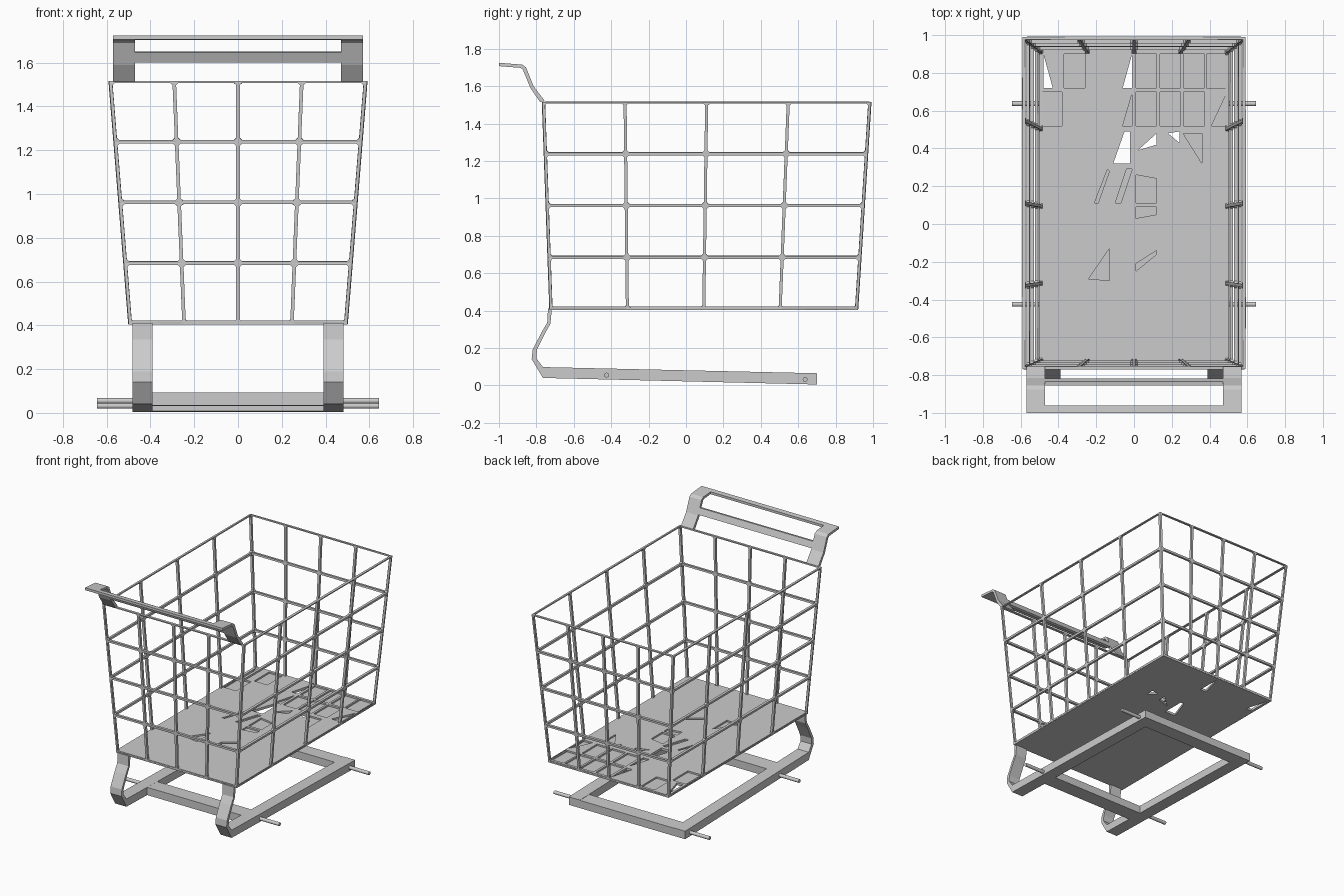
import bpy, bmesh
from mathutils import Vector

if "Cube" in bpy.data.objects:
    bpy.data.objects.remove(bpy.data.objects["Cube"])


def finish(name, bm):
    bmesh.ops.recalc_face_normals(bm, faces=bm.faces)
    mesh = bpy.data.meshes.new(name)
    bm.to_mesh(mesh)
    bm.free()
    ob = bpy.data.objects.new(name, mesh)
    bpy.context.collection.objects.link(ob)
    return ob


def prism(bm, pts, depth):
    """Closed outline of 3D points extruded along a vector."""
    f = bm.faces.new([bm.verts.new(p) for p in pts])
    r = bmesh.ops.extrude_face_region(bm, geom=[f])
    vs = [v for v in r["geom"] if isinstance(v, bmesh.types.BMVert)]
    bmesh.ops.translate(bm, verts=vs, vec=depth)


def side_profile(name, yz, x0, x1):
    bm = bmesh.new()
    prism(bm, [(x0, y, z) for y, z in yz], Vector((x1 - x0, 0, 0)))
    return finish(name, bm)


def wire_cell(bm, q, half=0.008, chamfer=0.01):
    """Frame inside the quad q with a chamfered opening."""
    w, h = (q[1] - q[0]).length, (q[3] - q[0]).length
    a, b = half / w, half / h
    c, d = a + chamfer / w, b + chamfer / h

    def at(u, v):
        return bm.verts.new(q[0].lerp(q[1], u).lerp(q[3].lerp(q[2], u), v))
    outer = [bm.verts.new(p) for p in q]
    o = [at(*uv) for uv in ((a, d), (c, b), (1 - c, b), (1 - a, d),
                            (1 - a, 1 - d), (1 - c, 1 - b), (c, 1 - b), (a, 1 - d))]
    for i in range(4):
        bm.faces.new((outer[i], o[2 * i + 1], o[2 * i]))
        bm.faces.new((outer[i], outer[(i + 1) % 4], o[(2 * i + 2) % 8], o[2 * i + 1]))


# basket walls: tapered ring of wire cells
COLS, ROWS = 4, 4
rings = []
for r in range(ROWS + 1):
    t = r / ROWS
    hx, y0, y1, z = 0.493 + 0.09 * t, -0.722 - 0.04 * t, 0.912 + 0.071 * t, 0.408 + 1.108 * t
    corners = [Vector(c) for c in ((-hx, y0, z), (hx, y0, z), (hx, y1, z), (-hx, y1, z))]
    rings.append([corners[s].lerp(corners[(s + 1) % 4], i / COLS)
                  for s in range(4) for i in range(COLS)])
n = len(rings[0])
bm = bmesh.new()
for a, b in zip(rings, rings[1:]):
    for i in range(n):
        j = (i + 1) % n
        wire_cell(bm, (a[i], a[j], b[j], b[i]))
bmesh.ops.remove_doubles(bm, verts=bm.verts, dist=0.0005)
basket = finish("basket_wires", bm)
mod = basket.modifiers.new("thickness", 'SOLIDIFY')
mod.thickness, mod.offset = 0.018, 0

# basket floor: thin plate with shallow pockets and a few open gaps
bm = bmesh.new()
prism(bm, [(-0.5, -0.73, 0.404), (0.5, -0.73, 0.404), (0.5, 0.92, 0.404), (-0.5, 0.92, 0.404)],
      Vector((0, 0, 0.018)))
floor = finish("basket_floor", bm)
pockets = [[(x, y), (x + 0.11, y), (x + 0.11, y + 0.18), (x, y + 0.18)]
           for x, y in ((0.01, 0.72), (0.137, 0.72), (0.263, 0.72), (0.385, 0.72), (0.01, 0.52),
                        (0.137, 0.52), (0.263, 0.52), (-0.49, 0.52), (-0.37, 0.72))]
pockets += [
    [(-0.06, 0.52), (-0.01, 0.52), (-0.01, 0.69)],
    [(0.41, 0.52), (0.49, 0.52), (0.49, 0.69)],
    [(0.26, 0.48), (0.36, 0.32), (0.36, 0.48)],
    [(0.01, 0.11), (0.12, 0.11), (0.12, 0.24), (0.01, 0.26)],
    [(-0.21, 0.11), (-0.19, 0.11), (-0.13, 0.28), (-0.14, 0.29)],
    [(-0.10, 0.11), (-0.07, 0.11), (-0.01, 0.29), (-0.04, 0.29)],
    [(0.01, 0.03), (0.12, 0.05), (0.12, 0.09), (0.01, 0.09)],
    [(-0.24, -0.29), (-0.13, -0.30), (-0.13, -0.13)],
    [(0.01, -0.25), (0.12, -0.16), (0.12, -0.14), (0.01, -0.21)],
]
gaps = [
    [(-0.06, 0.72), (-0.01, 0.72), (-0.01, 0.90)],
    [(-0.48, 0.72), (-0.43, 0.72), (-0.48, 0.90)],
    [(-0.11, 0.32), (-0.02, 0.32), (-0.02, 0.49), (-0.05, 0.49)],
    [(0.02, 0.39), (0.12, 0.42), (0.12, 0.48)],
    [(0.18, 0.48), (0.24, 0.43), (0.24, 0.49)],
]
bm = bmesh.new()
for polys, z in ((pockets, 0.41), (gaps, 0.38)):
    for poly in polys:
        prism(bm, [(x, y, z) for x, y in poly], Vector((0, 0, 0.45 - z)))
cutter = finish("floor_cutter", bm)
cutter.hide_render = True
cutter.hide_viewport = True
mod = floor.modifiers.new("pockets", 'BOOLEAN')
mod.operation, mod.object, mod.solver = 'DIFFERENCE', cutter, 'EXACT'

# lower frame: curved legs running into rails, tied by cross bars
leg = [(-0.738, 0.41), (-0.742, 0.335), (-0.772, 0.285), (-0.82, 0.19), (-0.825, 0.14),
       (-0.765, 0.04), (0.70, 0.005), (0.70, 0.065), (-0.765, 0.098), (-0.80, 0.145),
       (-0.797, 0.19), (-0.75, 0.285), (-0.725, 0.33), (-0.717, 0.41)]


def rail_z(y):
    return 0.04 - 0.0239 * (y + 0.765)


for side, sx in (("left", -1), ("right", 1)):
    side_profile("leg_rail_" + side, leg, sx * 0.39, sx * 0.483)
for name, y0, y1 in (("front", -0.52, -0.40), ("back", 0.59, 0.70)):
    side_profile("cross_bar_" + name,
                 [(y0, rail_z(y0)), (y1, rail_z(y1)), (y1, rail_z(y1) + 0.058),
                  (y0, rail_z(y0) + 0.058)], -0.39, 0.39)

# wheel axles
for name, y, z in (("front", -0.425, 0.055), ("back", 0.637, 0.032)):
    bpy.ops.mesh.primitive_cylinder_add(vertices=16, radius=0.013, depth=1.29,
                                        location=(0, y, z), rotation=(0, 1.5708, 0))
    bpy.context.object.name = "axle_" + name
    bpy.ops.object.shade_smooth_by_angle()

# push handle: bent brackets, grip bar and brace
bracket = [(-1.0, 1.725), (-0.875, 1.715), (-0.855, 1.70), (-0.815, 1.60), (-0.755, 1.52),
           (-0.78, 1.515), (-0.832, 1.59), (-0.873, 1.69), (-0.885, 1.698), (-1.0, 1.707)]
for side, sx in (("left", -1), ("right", 1)):
    side_profile("handle_bracket_" + side, bracket, sx * 0.47, sx * 0.57)
side_profile("handle_grip", [(-1.0, 1.725), (-0.962, 1.722), (-0.962, 1.704), (-1.0, 1.707)],
             -0.47, 0.47)
side_profile("handle_brace", [(-0.836, 1.60), (-0.817, 1.605), (-0.835, 1.65), (-0.855, 1.647)],
             -0.47, 0.47)
